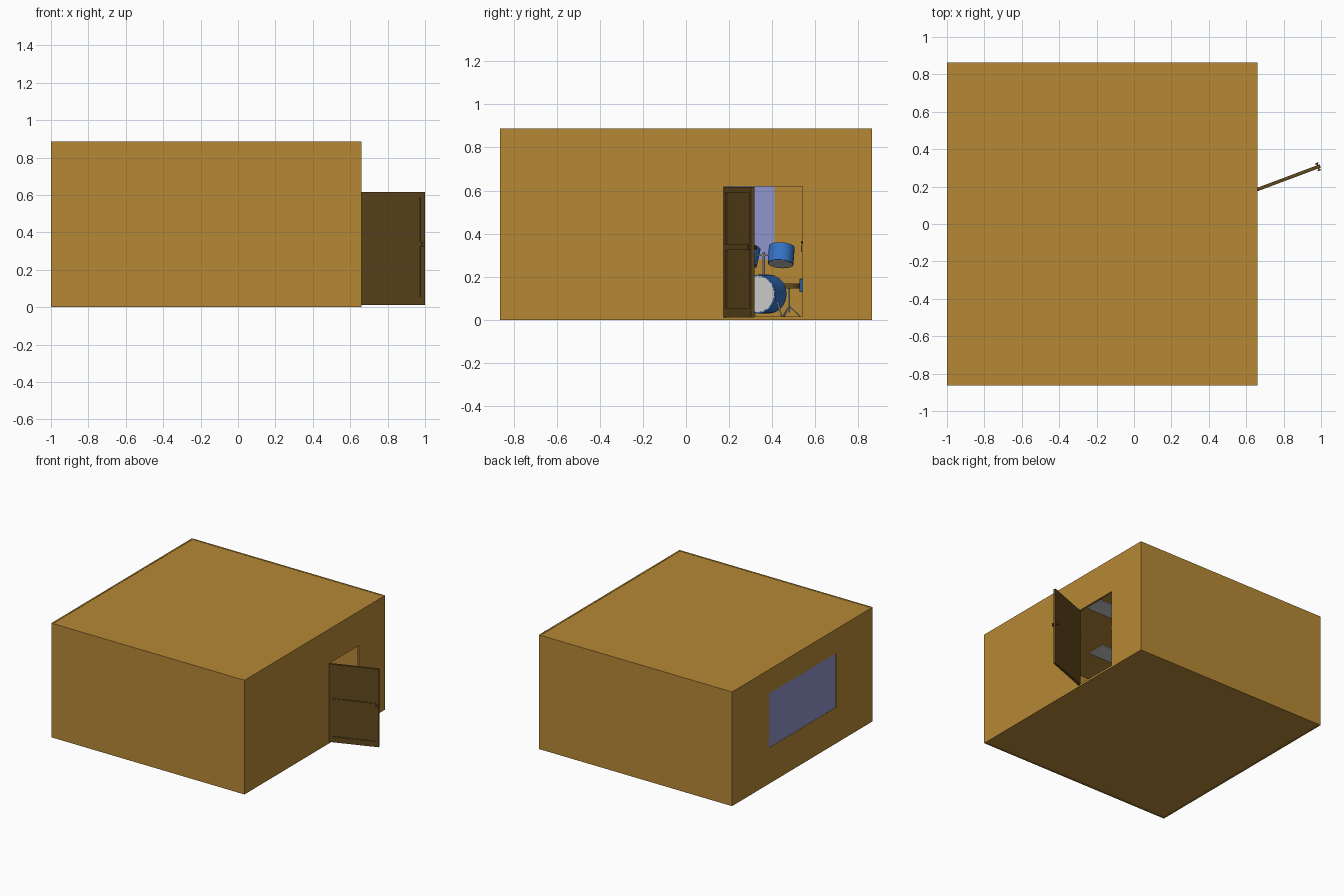
import bpy, math
from mathutils import Vector, Matrix

if "Cube" in bpy.data.objects:
    bpy.data.objects.remove(bpy.data.objects["Cube"])


def mat(name, rgb):
    m = bpy.data.materials.new(name)
    m.diffuse_color = (*rgb, 1)
    m.use_nodes = True
    m.node_tree.nodes["Principled BSDF"].inputs["Base Color"].default_value = m.diffuse_color
    return m


WOOD = mat("wood", (0.47, 0.25, 0.036))
DARK = mat("dark_wood", (0.115, 0.065, 0.012))
GLASS = mat("glass", (0.28, 0.30, 0.60))
BLUE = mat("drum_blue", (0.035, 0.17, 0.55))
BRASS = mat("brass", (0.15, 0.10, 0.02))
WHITE = mat("light_panel", (0.6, 0.6, 0.62))


def finish(o, name, m):
    o.name = name
    if m:
        o.data.materials.append(m)
    return o


def box(name, lo, hi, m=None):
    lo, hi = Vector(lo), Vector(hi)
    bpy.ops.mesh.primitive_cube_add(size=1)
    o = bpy.context.object
    o.data.transform(Matrix.Translation((lo + hi) / 2) @ Matrix.Diagonal((*(hi - lo), 1)))
    return finish(o, name, m)


def rod(name, a, b, r, m=None, n=8):
    a, b = Vector(a), Vector(b)
    bpy.ops.mesh.primitive_cylinder_add(vertices=n, radius=r, depth=(b - a).length)
    o = bpy.context.object
    rot = (b - a).to_track_quat('Z', 'Y').to_matrix().to_4x4()
    o.data.transform(Matrix.Translation((a + b) / 2) @ rot)
    if n > 12:
        bpy.ops.object.shade_smooth_by_angle()
    return finish(o, name, m)


def cut(target, lo, hi):
    c = box("cutter", lo, hi)
    c.hide_render = True
    b = target.modifiers.new("cut", 'BOOLEAN')
    b.operation, b.object, b.solver = 'DIFFERENCE', c, 'EXACT'
    bpy.context.view_layer.objects.active = target
    bpy.ops.object.modifier_apply(modifier=b.name)
    bpy.data.objects.remove(c)


# room shell
X0, X1, Y, H, T = -1.0, 0.66, 0.863, 0.887, 0.012
box("floor", (X0 + T, -Y + T, 0.003), (X1 - T, Y - T, 0.015), WOOD)
box("ceiling", (X0 + T, -Y + T, H - T - 0.002), (X1 - T, Y - T, H - 0.002), WOOD)
box("front_wall", (X0, -Y, 0), (X1, -Y + T, H), WOOD)
box("back_wall", (X0, Y - T, 0), (X1, Y, H), WOOD)
left = box("left_wall", (X0, -Y + T, 0), (X0 + T, Y - T, H), WOOD)
right = box("right_wall", (X1 - T, -Y + T, 0), (X1, Y - T, H), WOOD)
cut(left, (X0 - 0.1, -0.41, 0.28), (X0 + 0.1, 0.41, 0.70))
cut(right, (X1 - 0.1, 0.175, 0.016), (X1 + 0.1, 0.54, 0.62))
box("window", (X0 + 0.002, -0.41, 0.28), (X0 + T - 0.002, 0.41, 0.70), GLASS)
box("strike_plate", (X1 - T, 0.533, 0.315), (X1, 0.54, 0.345), DARK)

# door leaf with two recessed panels, swung open
W, D = 0.362, 0.018
door = box("door", (0, 0, 0.012), (W, D, 0.617), DARK)
for z0, z1 in ((0.055, 0.325), (0.35, 0.59)):
    cut(door, (0.025, -0.1, z0), (W - 0.025, 0.006, z1))
parts = [door]
for side, y in ((-1, 0), (1, D)):
    parts.append(rod("door_handle_stem", (W - 0.012, y, 0.335), (W - 0.012, y + side * 0.01, 0.335), 0.004, DARK))
    parts.append(box("door_handle", (W - 0.022, y + side * 0.010 - 0.003, 0.325),
                     (W - 0.004, y + side * 0.010 + 0.003, 0.345), DARK))
swing = Matrix.Translation((X1, 0.175, 0)) @ Matrix.Rotation(math.radians(20.5), 4, 'Z')
for p in parts:
    p.data.transform(swing)

# ceiling lights
for i in (-1, 0, 1):
    for j in (-1, 0, 1):
        x, y = -0.17 + 0.42 * i, 0.48 * j - 0.01
        box("ceiling_light", (x - 0.11, y - 0.075, H - T - 0.008), (x + 0.11, y + 0.075, H - T), WHITE)


# drum kit: kit frame has +x forward, +y to the player's left
KIT = Matrix.Translation((-0.45, 0.36, 0.015)) @ Matrix.Rotation(math.radians(-25), 4, 'Z')


def k(x, y, z):
    return KIT @ Vector((x, y, z))


def drum(name, c, axis, r, h):
    c, a = Vector(c), Vector(axis).normalized() * h / 2
    rod(name + "_shell", k(*(c - a)), k(*(c + a)), r, BLUE, 20)
    for s in (-1, 1):
        rod(name + "_head", k(*(c + a * s * 0.98)), k(*(c + a * s * 1.04)), r * 0.93, None, 20)


def tripod(name, x, y, top):
    rod(name + "_post", k(x, y, 0.02), k(x, y, top), 0.004)
    for i in range(3):
        t = math.tau * i / 3
        rod(name + "_leg", k(x, y, 0.05), k(x + 0.05 * math.cos(t), y + 0.05 * math.sin(t), 0.003), 0.003)


drum("bass_drum", (0, 0, 0.105), (1, 0, 0), 0.09, 0.12)
rod("tom_post", k(0, 0, 0.19), k(0, 0, 0.30), 0.006)
for s in (-1, 1):
    drum("tom", (0, s * 0.09, 0.285), (-0.35, -s * 0.08, 1), 0.06, 0.085)
    rod("tom_arm", k(0, 0, 0.285), k(0, s * 0.04, 0.285), 0.004)
    rod("bass_spur", k(0.02, s * 0.08, 0.07), k(0.06, s * 0.12, 0.003), 0.004)
drum("snare", (-0.13, 0.19, 0.145), (0, 0, 1), 0.06, 0.06)
tripod("snare_stand", -0.13, 0.19, 0.115)
drum("floor_tom", (-0.13, -0.19, 0.13), (0, 0, 1), 0.075, 0.14)
for i in range(3):
    t = math.tau * i / 3
    x, y = -0.13 + 0.078 * math.cos(t), -0.19 + 0.078 * math.sin(t)
    rod("floor_tom_leg", k(x, y, 0.003), k(x, y, 0.12), 0.003)
for s in (-1, 1):
    tripod("cymbal_stand", -0.02, s * 0.27, 0.34)
    rod("cymbal", k(-0.02, s * 0.27, 0.336), k(-0.021, s * 0.27, 0.341), 0.08, BRASS, 24)
tripod("stool_stand", -0.28, 0, 0.13)
rod("stool_seat", k(-0.28, 0, 0.13), k(-0.28, 0, 0.155), 0.055, DARK, 20)
